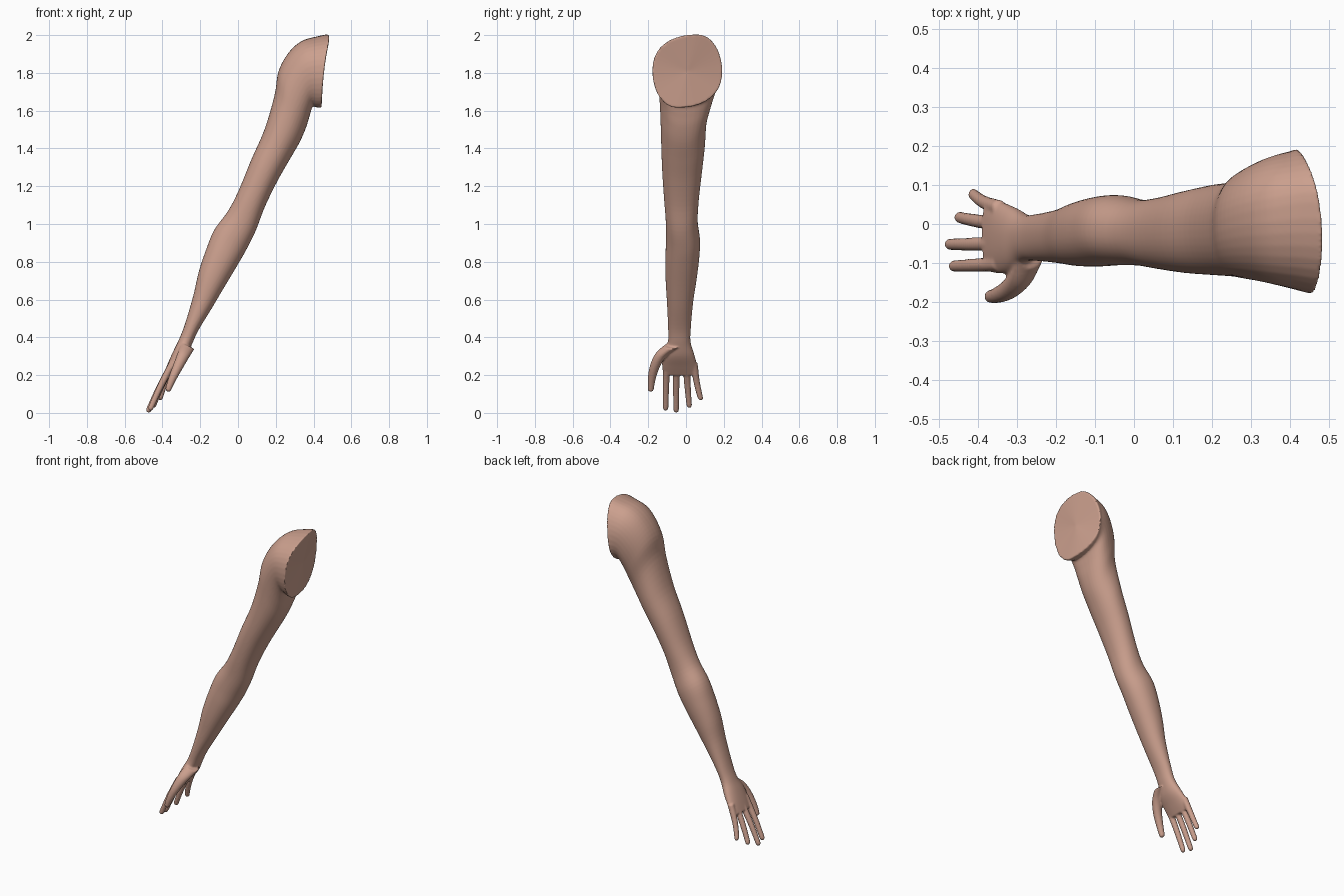
import bpy, bmesh, math
from mathutils import Vector

if "Cube" in bpy.data.objects:
    bpy.data.objects.remove(bpy.data.objects["Cube"])

skin = bpy.data.materials.new("skin")
skin.diffuse_color = (0.60, 0.35, 0.27, 1)
skin.use_nodes = True
skin.node_tree.nodes["Principled BSDF"].inputs["Base Color"].default_value = skin.diffuse_color
bm = bmesh.new()


def loft(rings, start_pole, end_pole):
    """Skin a list of point rings and close both ends with fans."""
    loops = [[bm.verts.new(p) for p in r] for r in rings]
    n = len(loops[0])
    for a, b in zip(loops, loops[1:]):
        for i in range(n):
            j = (i + 1) % n
            bm.faces.new((a[i], a[j], b[j], b[i]))
    for loop, pole, flip in ((loops[0], start_pole, True), (loops[-1], end_pole, False)):
        v = bm.verts.new(pole)
        for i in range(n):
            j = (i + 1) % n
            bm.faces.new((loop[j], loop[i], v) if flip else (loop[i], loop[j], v))


def catmull(rows, steps):
    """Smoothly interpolate rows of numbers."""
    rows = [Vector(r) for r in rows]
    out = []
    for i in range(len(rows) - 1):
        p0, p1 = rows[max(i - 1, 0)], rows[i]
        p2, p3 = rows[i + 1], rows[min(i + 2, len(rows) - 1)]
        for s in range(steps):
            t = s / steps
            out.append(0.5 * (2 * p1 + (p2 - p0) * t + (2 * p0 - 5 * p1 + 4 * p2 - p3) * t * t
                              + (3 * p1 - p0 - 3 * p2 + p3) * t ** 3))
    return out + [rows[-1]]


# Arm and palm sections: outer edge x z, inner edge x z, front y, back y, skew
sections = [
    (0.487, 2.005, 0.442, 1.615, -0.180, 0.193, 0.05),
    (0.430, 1.995, 0.412, 1.618, -0.170, 0.190, 0.045),
    (0.340, 1.970, 0.395, 1.620, -0.157, 0.178, 0.03),
    (0.270, 1.910, 0.380, 1.575, -0.147, 0.160, 0.02),
    (0.215, 1.810, 0.360, 1.510, -0.140, 0.135, 0.01),
    (0.193, 1.680, 0.325, 1.430, -0.135, 0.110, 0),
    (0.140, 1.500, 0.267, 1.330, -0.131, 0.100, 0),
    (0.070, 1.340, 0.205, 1.220, -0.126, 0.085, 0),
    (0.000, 1.170, 0.142, 1.090, -0.116, 0.068, 0),
    (-0.055, 1.066, 0.092, 0.960, -0.107, 0.062, 0),
    (-0.125, 0.970, 0.042, 0.860, -0.106, 0.074, 0),
    (-0.167, 0.870, -0.010, 0.770, -0.109, 0.070, 0),
    (-0.207, 0.750, -0.073, 0.665, -0.108, 0.056, 0),
    (-0.237, 0.620, -0.138, 0.555, -0.101, 0.038, 0),
    (-0.281, 0.470, -0.208, 0.440, -0.095, 0.026, 0),
    (-0.312, 0.390, -0.243, 0.365, -0.096, 0.024, 0),
    (-0.341, 0.330, -0.275, 0.300, -0.122, 0.042, 0),
    (-0.368, 0.270, -0.318, 0.245, -0.127, 0.058, 0),
    (-0.392, 0.212, -0.357, 0.197, -0.122, 0.068, 0),
]
N = 40
rings = []
for k, (lx, lz, rx, rz, y0, y1, skew) in enumerate(catmull(sections, 5)):
    bow = max(0, 1 - k / 7)          # the cut end bows outward at the front
    ring = []
    for i in range(N):
        a = 2 * math.pi * i / N
        c, s = math.cos(a), math.sin(a)
        c = math.copysign(abs(c) ** 0.92, c)
        s = math.copysign(abs(s) ** 0.92, s)
        y = (y0 + y1) / 2 + s * (y1 - y0) / 2 + skew * c * (1 - abs(s))
        x = (lx + rx) / 2 + c * (lx - rx) / 2 - 0.65 * bow * (y + 0.07) ** 2
        ring.append((x, y, (lz + rz) / 2 + c * (lz - rz) / 2))
    rings.append(ring)
# slightly dished shoulder end
dish = Vector((0.45, 0.01, 1.81))
inner = [Vector(p).lerp(dish, 0.2) for p in rings[0]]
loft([inner] + rings, dish, (-0.378, -0.027, 0.198))


def finger(points, r0, r1):
    """Tapered tube with a rounded tip."""
    path = catmull(points, 6)
    side = Vector((0, 1, 0))
    tip_dir = (path[-1] - path[-2]).normalized()
    centres = [(p, r0 + (r1 - r0) * i / (len(path) - 1)) for i, p in enumerate(path)]
    end = path[-1] - tip_dir * r1
    centres[-1] = (end, r1)
    for t in (30, 55, 75):
        a = math.radians(t)
        centres.append((end + tip_dir * r1 * math.sin(a), r1 * math.cos(a)))
    out = Vector((0.9, 0, -0.42))
    tube = [[c + side * r * math.cos(q) + out * r * math.sin(q)
             for q in (2 * math.pi * i / 16 for i in range(16))] for c, r in centres]
    loft(tube, path[0], end + tip_dir * r1)


# Four fingers: root, knuckle and tip
for yb, ym, yt, xt, zt in ((-0.102, -0.106, -0.108, -0.468, 0.012),
                           (-0.050, -0.052, -0.052, -0.479, 0.002),
                           (0.001, 0.008, 0.018, -0.453, 0.027),
                           (0.042, 0.056, 0.079, -0.416, 0.067)):
    root = Vector((-0.345, yb, 0.265))
    tip = Vector((xt, yt, zt))
    mid = root.lerp(tip, 0.5)
    finger([root, (mid.x - 0.005, ym, mid.z), tip], 0.020, 0.0145)
# Thumb with its fleshy base
finger([(-0.265, -0.075, 0.355), (-0.287, -0.130, 0.310), (-0.318, -0.165, 0.245),
        (-0.350, -0.182, 0.175), (-0.374, -0.187, 0.112)], 0.040, 0.0145)

bmesh.ops.recalc_face_normals(bm, faces=bm.faces)
mesh = bpy.data.meshes.new("arm")
bm.to_mesh(mesh)
bm.free()
arm = bpy.data.objects.new("arm", mesh)
bpy.context.collection.objects.link(arm)
mesh.materials.append(skin)

# Fuse everything into one skin and soften the joins
remesh = arm.modifiers.new("fuse", 'REMESH')
remesh.mode = 'VOXEL'
remesh.voxel_size = 0.005
remesh.use_smooth_shade = True
soften = arm.modifiers.new("soften", 'SMOOTH')
soften.factor = 0.5
soften.iterations = 6
